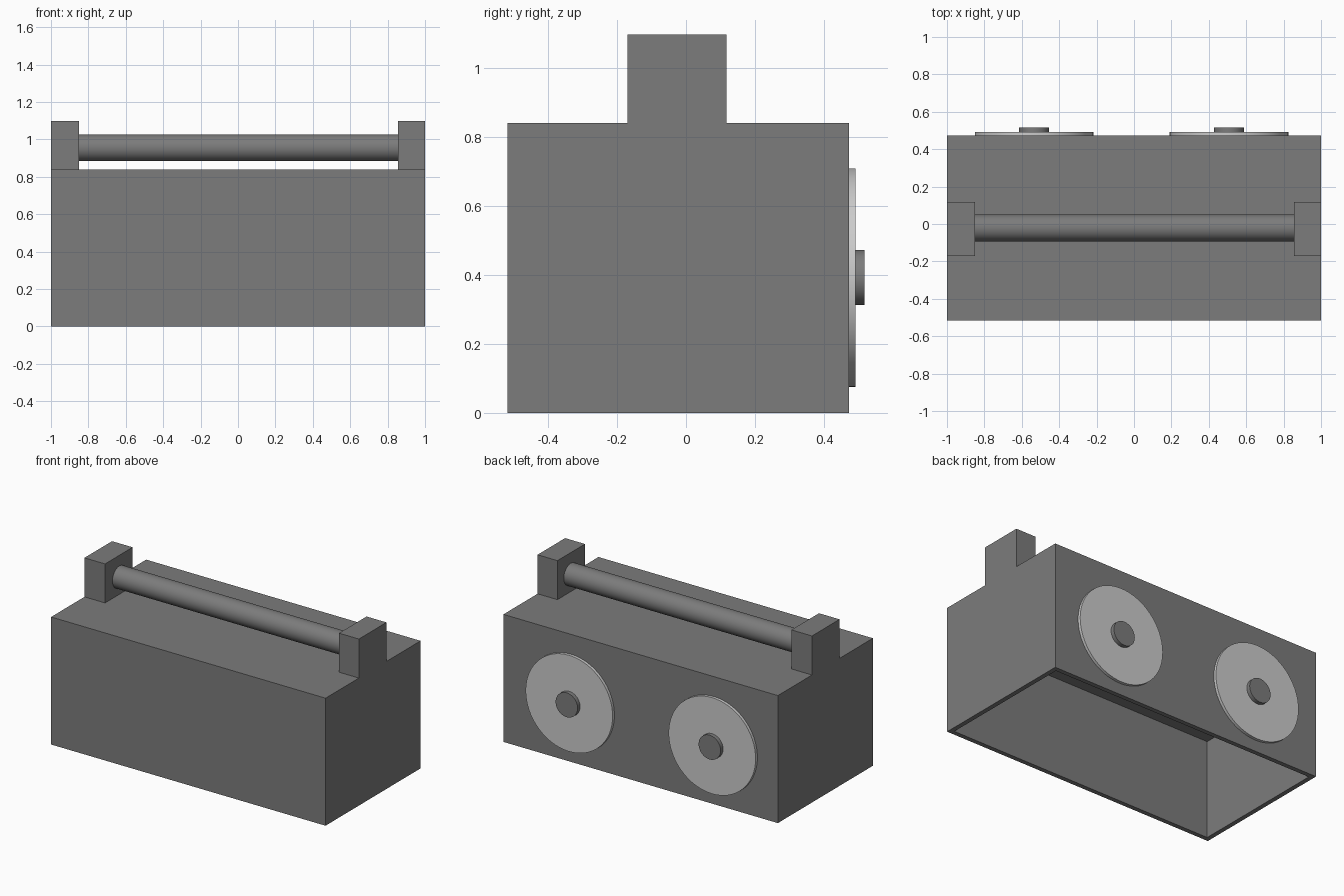
import bpy, bmesh, math
from mathutils import Vector

if "Cube" in bpy.data.objects:
    bpy.data.objects.remove(bpy.data.objects["Cube"])


def grey(name, v):
    m = bpy.data.materials.new(name)
    m.diffuse_color = (v, v, v, 1)
    m.use_nodes = True
    m.node_tree.nodes["Principled BSDF"].inputs["Base Color"].default_value = m.diffuse_color
    return m


DARK = grey("dark_grey", 0.2)
LIGHT = grey("light_grey", 0.6)


def box(name, lo, hi, mat=DARK):
    lo, hi = Vector(lo), Vector(hi)
    bpy.ops.mesh.primitive_cube_add(size=1, location=(lo + hi) / 2)
    ob = bpy.context.object
    ob.name = name
    ob.scale = hi - lo
    bpy.ops.object.transform_apply(location=True, rotation=True, scale=True)
    ob.data.materials.append(mat)
    return ob


def cylinder(name, centre, radius, length, axis, mat=DARK, sides=64):
    rot = (0, math.pi / 2, 0) if axis == "x" else (math.pi / 2, 0, 0)
    bpy.ops.mesh.primitive_cylinder_add(vertices=sides, radius=radius, depth=length,
                                        location=centre, rotation=rot)
    ob = bpy.context.object
    ob.name = name
    ob.data.materials.append(mat)
    bpy.ops.object.shade_smooth_by_angle(angle=math.radians(35))
    return ob


# Case, hollowed from its open underside
case = box("case", (-1, -0.517, 0), (1, 0.472, 0.84))
bm = bmesh.new()
bm.from_mesh(case.data)
bottom = min(bm.faces, key=lambda f: f.calc_center_median().z)
bmesh.ops.inset_region(bm, faces=[bottom], thickness=0.03, use_even_offset=True)
hollow = bmesh.ops.extrude_discrete_faces(bm, faces=[bottom])["faces"]
bmesh.ops.translate(bm, verts=hollow[0].verts, vec=(0, 0, 0.65))
bm.to_mesh(case.data)
bm.free()

# Handle: two end blocks and a round bar
box("handle_block_left", (-1, -0.17, 0.84), (-0.85, 0.117, 1.097))
box("handle_block_right", (0.855, -0.17, 0.84), (1, 0.117, 1.097))
cylinder("handle_bar", (0.0025, -0.021, 0.955), 0.072, 1.705, "x")

# Two round discs on the back, each with a centre knob
for side, x in (("left", -0.534), ("right", 0.508)):
    cylinder("disc_" + side, (x, 0.4795, 0.392), 0.317, 0.023, "y", LIGHT)
    cylinder("knob_" + side, (x, 0.5, 0.392), 0.08, 0.034, "y", DARK)
